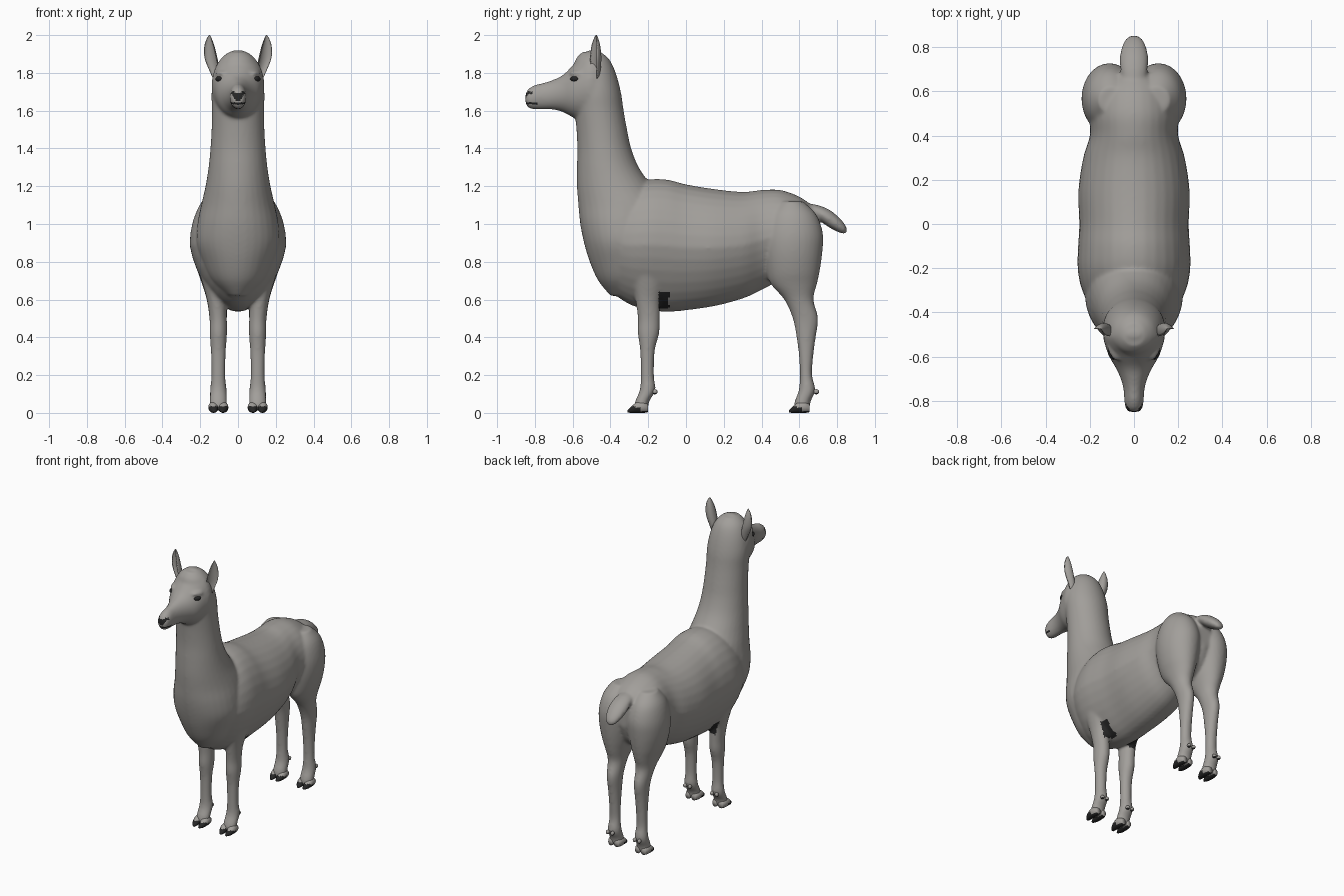
import bpy, bmesh, math
from mathutils import Matrix, Vector

cube = bpy.data.objects.get("Cube")
if cube:
    bpy.data.objects.remove(cube, do_unlink=True)


def make_material(name, color):
    mat = bpy.data.materials.new(name)
    mat.use_nodes = True
    mat.diffuse_color = (*color, 1)
    mat.node_tree.nodes["Principled BSDF"].inputs["Base Color"].default_value = (*color, 1)
    return mat


WOOL = make_material("warm grey wool", (0.36, 0.345, 0.325))
DARK = make_material("dark horn", (0.02, 0.02, 0.02))


def spline(rows, steps):
    """Catmull-Rom interpolation through the rows of numbers."""
    pts = [Vector(r) for r in rows]
    out = []
    for i in range(len(pts) - 1):
        a, b, c, d = pts[max(i - 1, 0)], pts[i], pts[i + 1], pts[min(i + 2, len(pts) - 1)]
        for k in range(steps):
            t = k / steps
            out.append(b + (c - a) * (t / 2)
                       + (a * 2 - b * 5 + c * 4 - d) * (t * t / 2)
                       + (b * 3 - a - c * 3 + d) * (t ** 3 / 2))
    return out + [pts[-1]]


def skin(bm, rings):
    """Bridge rings of points into a closed tube."""
    loops = [[bm.verts.new(p) for p in ring] for ring in rings]
    n = len(loops[0])
    for a, b in zip(loops, loops[1:]):
        for i in range(n):
            j = (i + 1) % n
            bm.faces.new((a[i], a[j], b[j], b[i]))
    bm.faces.new(loops[0])
    bm.faces.new(loops[-1])


def loft(bm, rows, axis, side=1, pinch=0.0, sides=32, steps=4):
    """Oval rings along y or z; each row is position, low, high, half width, x centre."""
    rings = []
    for pos, low, high, half, xc in spline([(*r, 0)[:5] for r in rows], steps):
        ring = []
        for i in range(sides):
            ang = math.tau * i / sides
            s = math.sin(ang)
            x = side * xc + half * math.cos(ang) * (1 - pinch * max(-s, 0))
            v = (low + high) / 2 + (high - low) / 2 * s
            ring.append((x, pos, v) if axis == "y" else (x, v, pos))
        rings.append(ring)
    skin(bm, rings)


def ellipsoid(bm, center, radii, turn=0.0):
    matrix = (Matrix.Translation(center) @ Matrix.Rotation(turn, 4, "Z")
              @ Matrix.Diagonal((*radii, 1)))
    bmesh.ops.create_uvsphere(bm, u_segments=20, v_segments=12, radius=1, matrix=matrix)


def finish(bm, name, *mats):
    bmesh.ops.recalc_face_normals(bm, faces=bm.faces[:])
    mesh = bpy.data.meshes.new(name)
    bm.to_mesh(mesh)
    bm.free()
    obj = bpy.data.objects.new(name, mesh)
    bpy.context.collection.objects.link(obj)
    for mat in mats:
        mesh.materials.append(mat)
    for ob in bpy.context.selected_objects:
        ob.select_set(False)
    obj.select_set(True)
    bpy.context.view_layer.objects.active = obj
    bpy.ops.object.shade_smooth()
    return obj


# Torso, neck, head and tail, blended into one skin
body = bmesh.new()
loft(body, [(-.48, .74, 1.05, .1), (-.4, .645, 1.15, .18), (-.3, .575, 1.2, .235),
            (-.2, .545, 1.235, .255), (-.1, .535, 1.235, .253), (0, .543, 1.21, .248),
            (.15, .565, 1.185, .252), (.3, .605, 1.17, .23), (.4, .65, 1.18, .2),
            (.5, .7, 1.18, .2), (.6, .72, 1.145, .18), (.66, .78, 1.1, .13),
            (.7, .88, 1.04, .05)], "y", pinch=.22)
loft(body, [(.62, -.4, -.2, .06), (.7, -.465, -.15, .14), (.8, -.51, -.1, .19),
            (.9, -.54, -.1, .22), (1, -.56, -.1, .215), (1.1, -.57, -.1, .195),
            (1.2, -.577, -.18, .172), (1.3, -.577, -.25, .156), (1.4, -.575, -.29, .146),
            (1.5, -.58, -.312, .14), (1.6, -.59, -.33, .138), (1.7, -.6, -.345, .14),
            (1.8, -.6, -.372, .124), (1.87, -.585, -.405, .094), (1.91, -.55, -.45, .05)], "z")
loft(body, [(-.85, 1.64, 1.69, .022), (-.835, 1.615, 1.715, .037), (-.8, 1.607, 1.736, .044),
            (-.75, 1.607, 1.748, .047), (-.7, 1.605, 1.765, .06), (-.65, 1.592, 1.79, .083),
            (-.6, 1.565, 1.84, .112), (-.55, 1.55, 1.895, .13), (-.5, 1.54, 1.922, .14),
            (-.44, 1.58, 1.9, .12)], "y")
loft(body, [(.64, 1.04, 1.11, .05), (.7, 1.02, 1.1, .062), (.76, .98, 1.075, .064),
            (.81, .955, 1.035, .052), (.84, .947, 1.0, .034), (.853, .955, .975, .012)], "y")

FRONT_LEG = [(.9, -.27, -.13, .05, .17), (.8, -.3, -.09, .06, .16), (.7, -.285, -.105, .058, .135),
             (.6, -.268, -.135, .05, .115), (.5, -.255, -.138, .046, .105),
             (.42, -.255, -.142, .046, .104), (.33, -.243, -.165, .04, .104),
             (.2, -.24, -.17, .037, .104), (.12, -.245, -.162, .044, .104),
             (.06, -.27, -.195, .046, .104), (.012, -.275, -.2, .046, .104)]
HIND_LEG = [(1.12, .5, .62, .06, .1), (1.05, .44, .69, .1, .11), (.95, .41, .725, .125, .11),
            (.85, .41, .722, .122, .112), (.75, .425, .708, .102, .112), (.68, .45, .693, .08, .11),
            (.6, .52, .675, .058, .108), (.5, .565, .7, .046, .105), (.4, .585, .687, .041, .104),
            (.3, .598, .674, .038, .104), (.2, .603, .668, .037, .104), (.12, .597, .685, .044, .104),
            (.06, .575, .66, .046, .104), (.012, .57, .655, .046, .104)]
for side in (-1, 1):
    loft(body, FRONT_LEG, "z", side)
    loft(body, HIND_LEG, "z", side)
    # Brow ridge over each eye
    ellipsoid(body, (side * .094, -.585, 1.797), (.016, .04, .014), -.6 * side)

body = finish(body, "body", WOOL, DARK)
remesh = body.modifiers.new("blend", "REMESH")
remesh.mode = "VOXEL"
remesh.voxel_size = .009
remesh.use_smooth_shade = True
smooth = body.modifiers.new("relax", "SMOOTH")
smooth.factor = .5
smooth.iterations = 10
for name in ("blend", "relax"):
    bpy.ops.object.modifier_apply(modifier=name)

# Dark nose, nostrils, mouth line and armpit patches
for face in body.data.polygons:
    x, y, z = face.center
    x = abs(x)
    nose = y < -.825 and 1.652 < z < 1.695 and x < .012 + (z - 1.652) * .5
    nostril = y < -.81 and abs(z - 1.695) < .006 and .018 < x
    mouth = y < -.79 and abs(z - 1.64) < .006
    armpit = -.145 < y < -.09 and .54 < z < .64 and .06 < x < .2
    face.material_index = int(nose or nostril or mouth or armpit)

for side, label in ((-1, "right"), (1, "left")):
    # Cupped ear, opening forward and outward
    ear = bmesh.new()
    rings = []
    for z, xc, wide, deep in spline([(1.77, .112, .018, .016), (1.82, .122, .029, .026),
                                     (1.88, .138, .035, .03), (1.94, .147, .028, .024),
                                     (1.98, .15, .014, .013), (2, .15, .003, .003)], 4):
        ring = []
        for i in range(24):
            ang = math.tau * i / 24
            s = math.sin(ang)
            p = Vector((wide * math.cos(ang), deep * (s if s > 0 else -.55 * s) * 1.5 - deep * .6, 0))
            p.rotate(Matrix.Rotation(.5 * side, 3, "Z"))
            ring.append(p + Vector((side * xc, -.475, z)))
        rings.append(ring)
    skin(ear, rings)
    finish(ear, label + "_ear", WOOL)

    eye = bmesh.new()
    ellipsoid(eye, (side * .101, -.592, 1.768), (.012, .025, .014), -.65 * side)
    finish(eye, label + "_eye", DARK)

    # Cloven feet: two toes with dark tips and soles, and a dewclaw behind
    for end, tip in (("front", -.31), ("hind", .545)):
        foot = bmesh.new()
        for split in (-1, 1):
            loft(foot, [(tip, .002, .014, .008, .104 + .021 * split),
                        (tip + .02, 0, .034, .02, .104 + .025 * split),
                        (tip + .05, 0, .056, .027, .104 + .026 * split),
                        (tip + .085, 0, .06, .026, .104 + .025 * split),
                        (tip + .11, .004, .045, .018, .104 + .022 * split)],
                 "y", side, sides=16)
            ellipsoid(foot, (side * (.104 + .018 * split), tip + .145, .112), (.012, .014, .014))
        foot = finish(foot, f"{label}_{end}_foot", WOOL, DARK)
        for face in foot.data.polygons:
            c = face.center
            toe = c.z < .042 - (c.y - tip) * .25 and c.y < tip + .065
            face.material_index = int(toe or c.z < .008 or .08 < c.z < .106)
